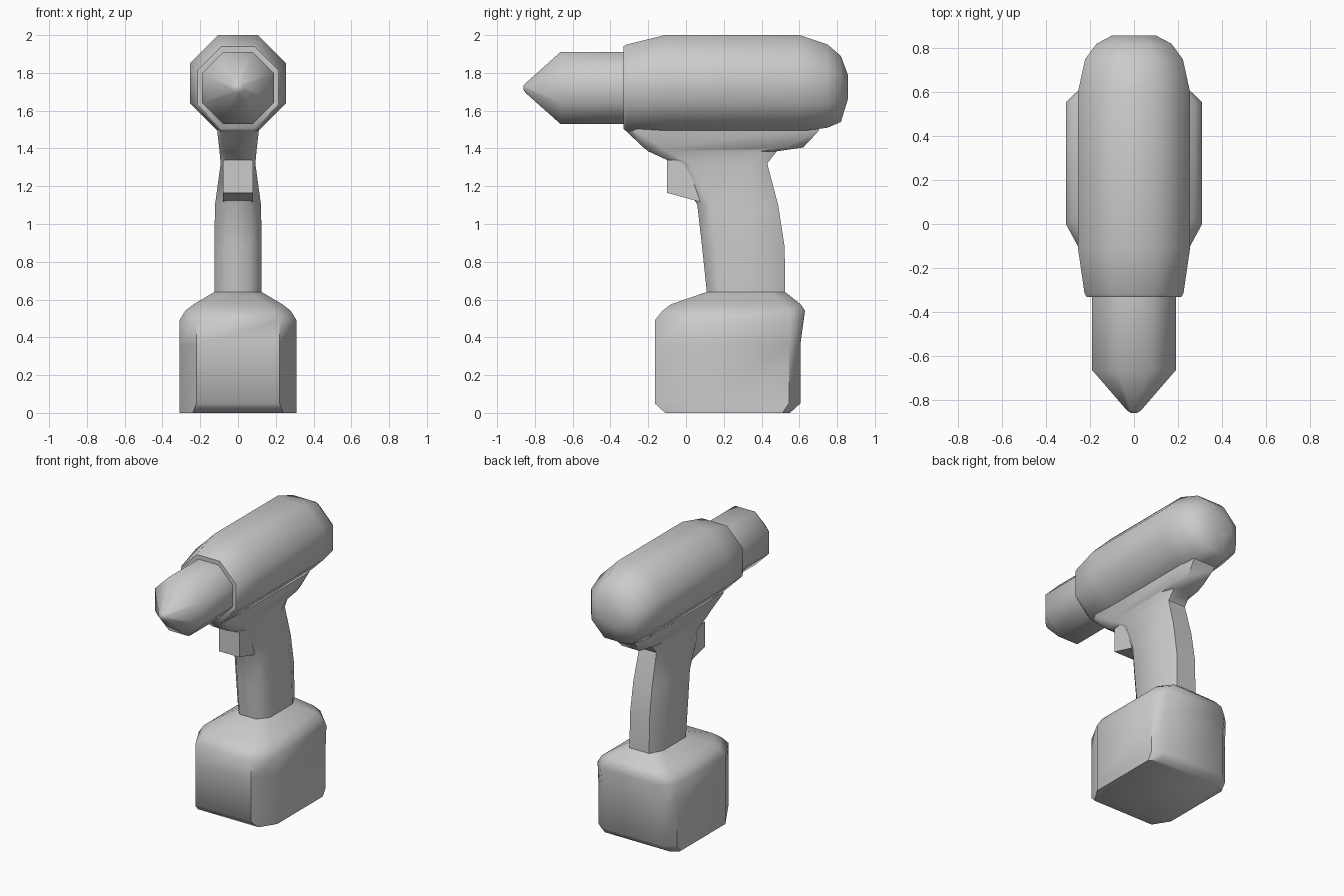
import bpy, bmesh, math


def loft(name, rings, angle=50):
    """Skin a list of equal-length vertex rings and cap both ends."""
    bm = bmesh.new()
    loops = [[bm.verts.new(p) for p in ring] for ring in rings]
    n = len(loops[0])
    for a, b in zip(loops, loops[1:]):
        for i in range(n):
            j = (i + 1) % n
            bm.faces.new((a[i], a[j], b[j], b[i]))
    bm.faces.new(loops[0][::-1])
    bm.faces.new(loops[-1])
    bmesh.ops.recalc_face_normals(bm, faces=bm.faces)
    mesh = bpy.data.meshes.new(name)
    bm.to_mesh(mesh)
    bm.free()
    ob = bpy.data.objects.new(name, mesh)
    bpy.context.collection.objects.link(ob)
    bpy.context.view_layer.objects.active = ob
    bpy.ops.object.select_all(action='DESELECT')
    ob.select_set(True)
    bpy.ops.object.shade_smooth_by_angle(angle=math.radians(angle))
    return ob


def barrel_ring(y, hw, lo, hi):
    """Octagon in the xz plane."""
    c, h, k = (lo + hi) / 2, (hi - lo) / 2, math.tan(math.pi / 8)
    pts = [(1, -k), (1, k), (k, 1), (-k, 1), (-1, k), (-1, -k), (-k, -1), (k, -1)]
    return [(hw * u, y, c + h * v) for u, v in pts]


def plan_ring(z, front, back, hw, cx, cf, cb):
    """Rectangle in the xy plane with chamfered front and back corners."""
    half = [(hw - cx, front), (hw, front + cf), (hw, back - cb), (hw - cx * 0.8, back)]
    return [(x, y, z) for x, y in half] + [(-x, y, z) for x, y in half[::-1]]


# Motor housing: y, half width, bottom, top
loft("motor_housing", [barrel_ring(*s) for s in [
    (-0.332, 0.215, 1.505, 1.94),
    (-0.315, 0.225, 1.49, 1.95),
    (-0.11, 0.255, 1.49, 2.00),
    (0.60, 0.255, 1.49, 2.00),
    (0.75, 0.222, 1.51, 1.95),
    (0.82, 0.17, 1.54, 1.89),
    (0.857, 0.10, 1.66, 1.79)]])

# Chuck with pointed nose
loft("chuck", [barrel_ring(*s) for s in [
    (-0.30, 0.19, 1.53, 1.91),
    (-0.665, 0.19, 1.53, 1.91),
    (-0.85, 0.03, 1.695, 1.745),
    (-0.86, 0.012, 1.71, 1.732)]])

# Grip flowing into the battery pack: z, front, back, half width, chamfers
loft("grip_and_battery", [plan_ring(*s) for s in [
    (0.00, -0.11, 0.55, 0.31, 0.07, 0.11, 0.04),
    (0.05, -0.165, 0.605, 0.31, 0.09, 0.165, 0.06),
    (0.36, -0.165, 0.605, 0.31, 0.09, 0.165, 0.06),
    (0.49, -0.165, 0.623, 0.31, 0.09, 0.165, 0.07),
    (0.54, -0.125, 0.63, 0.28, 0.09, 0.14, 0.08),
    (0.575, -0.08, 0.607, 0.235, 0.08, 0.12, 0.08),
    (0.64, 0.11, 0.525, 0.125, 0.06, 0.07, 0.09),
    (0.88, 0.085, 0.522, 0.125, 0.06, 0.07, 0.10),
    (1.10, 0.06, 0.488, 0.122, 0.06, 0.07, 0.10),
    (1.32, -0.06, 0.43, 0.092, 0.03, 0.08, 0.08),
    (1.385, -0.20, 0.48, 0.098, 0.04, 0.10, 0.08),
    (1.405, -0.225, 0.62, 0.10, 0.04, 0.10, 0.10),
    (1.49, -0.315, 0.70, 0.11, 0.03, 0.05, 0.10),
    (1.54, -0.29, 0.72, 0.11, 0.03, 0.05, 0.08)]])

# Trigger with sloped underside
side = [(-0.10, 1.165), (0.10, 1.11), (0.14, 1.34), (-0.10, 1.34)]
loft("trigger", [[(x, y, z) for y, z in side] for x in (-0.08, 0.08)], 30)
